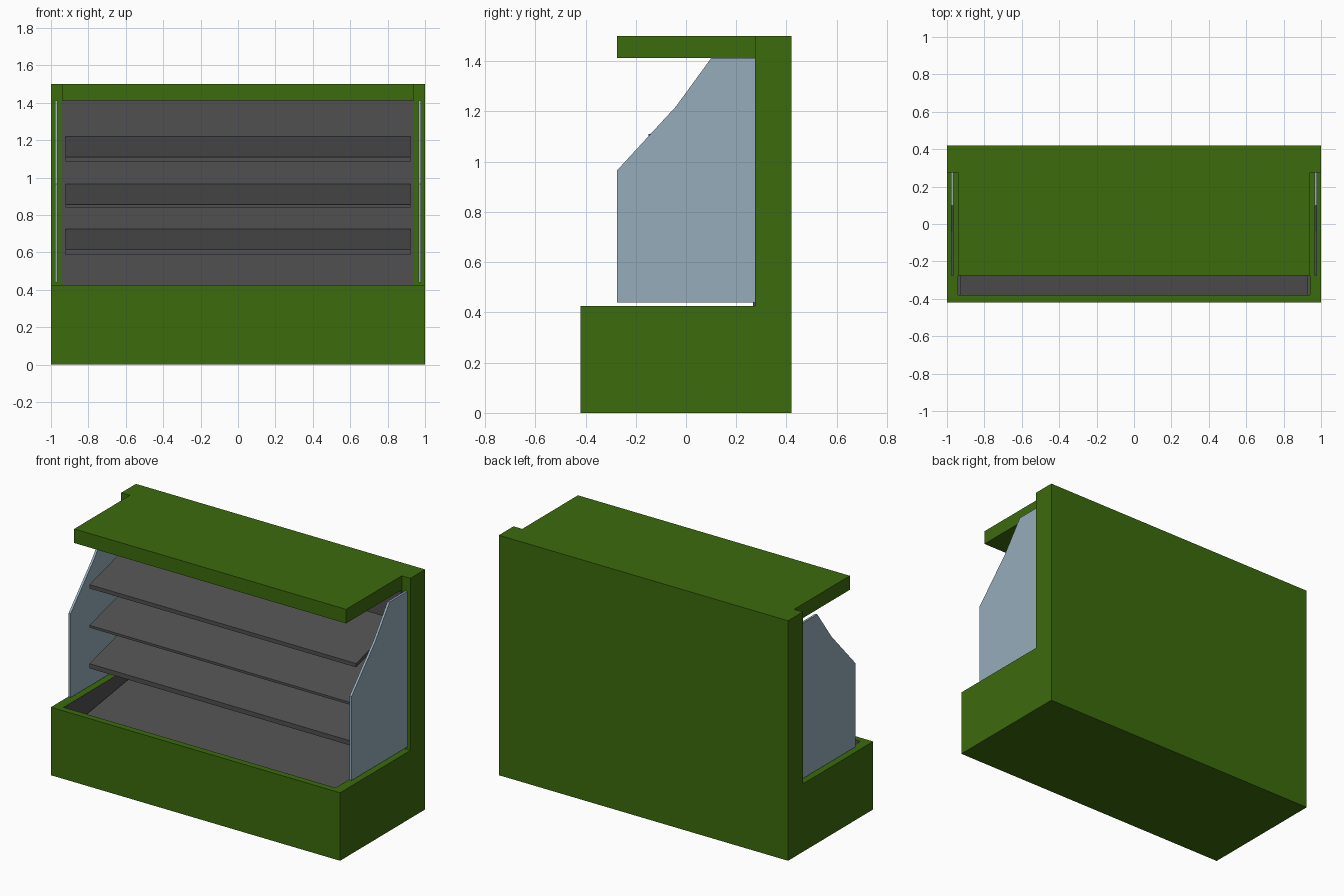
import bpy, bmesh

if "Cube" in bpy.data.objects:
    bpy.data.objects.remove(bpy.data.objects["Cube"])


def material(name, rgb):
    m = bpy.data.materials.new(name)
    m.diffuse_color = (*rgb, 1)
    m.use_nodes = True
    m.node_tree.nodes["Principled BSDF"].inputs["Base Color"].default_value = m.diffuse_color
    return m


GREEN = material("green_paint", (0.046, 0.147, 0.004))
GREY = material("dark_grey_metal", (0.08, 0.08, 0.08))
GLASS = material("blue_grey_glass", (0.305, 0.413, 0.50))


def finish(name, bm, mats):
    bmesh.ops.recalc_face_normals(bm, faces=bm.faces[:])
    me = bpy.data.meshes.new(name)
    bm.to_mesh(me)
    bm.free()
    for m in mats:
        me.materials.append(m)
    ob = bpy.data.objects.new(name, me)
    bpy.context.collection.objects.link(ob)
    return ob


def extrude_profile(yz, x0, x1):
    """Solid from a y-z outline, running from x0 to x1."""
    bm = bmesh.new()
    face = bm.faces.new([bm.verts.new((x0, y, z)) for y, z in yz])
    ext = bmesh.ops.extrude_face_region(bm, geom=[face])["geom"]
    verts = [v for v in ext if isinstance(v, bmesh.types.BMVert)]
    bmesh.ops.translate(bm, vec=(x1 - x0, 0, 0), verts=verts)
    bmesh.ops.recalc_face_normals(bm, faces=bm.faces[:])
    return bm


def rect(y0, y1, z0, z1):
    return [(y0, z0), (y1, z0), (y1, z1), (y0, z1)]


# Cabinet body: L-shaped side outline with an open basin sunk in the base
RIM = 0.425
bm = extrude_profile([(-0.42, 0), (0.42, 0), (0.42, 1.5), (0.275, 1.5),
                      (0.275, RIM), (-0.42, RIM)], -1, 1)
top = next(f for f in bm.faces
           if f.normal.z > 0.9 and abs(f.calc_center_median().z - RIM) < 0.01)
bmesh.ops.inset_individual(bm, faces=[top], thickness=0.04)
for v in top.verts:
    v.co.x = 0.94 if v.co.x > 0 else -0.94
    v.co.y = 0.27 if v.co.y > 0 else -0.38
floor = bmesh.ops.extrude_discrete_faces(bm, faces=[top])["faces"][0]
for v in floor.verts:
    v.co.z = 0.2
for f in bm.faces:
    if all(abs(v.co.x) < 0.95 for v in f.verts):
        f.material_index = 1          # basin lining
finish("cabinet_body", bm, [GREEN, GREY])

# Canopy and rear lining
finish("canopy", extrude_profile(rect(-0.275, 0.275, 1.412, 1.5), -0.94, 0.94), [GREEN])
finish("back_lining", extrude_profile(rect(0.267, 0.275, RIM, 1.412), -0.94, 0.94), [GREY])


# Sloping trays: basin deck and three shelves
def tray(name, y0, z0, rise, thick, half):
    y1 = 0.27
    finish(name, extrude_profile([(y0, z0 - thick), (y1, z0 + rise - thick),
                                  (y1, z0 + rise), (y0, z0)], -half, half), [GREY])


tray("basin_deck", -0.38, 0.275, 0.095, 0.02, 0.927)
for i, (z, thick) in enumerate([(0.615, 0.029), (0.855, 0.015), (1.109, 0.024)]):
    tray(f"shelf_{i + 1}", -0.15, z, 0.112, thick, 0.922)

# Glass end panels
outline = [(-0.275, 0.44), (0.275, 0.44), (0.275, 1.412), (0.1, 1.412),
           (-0.04, 1.22), (-0.275, 0.965)]
for side, name in ((-1, "left_glass"), (1, "right_glass")):
    finish(name, extrude_profile(outline, side * 0.964, side * 0.978), [GLASS])
